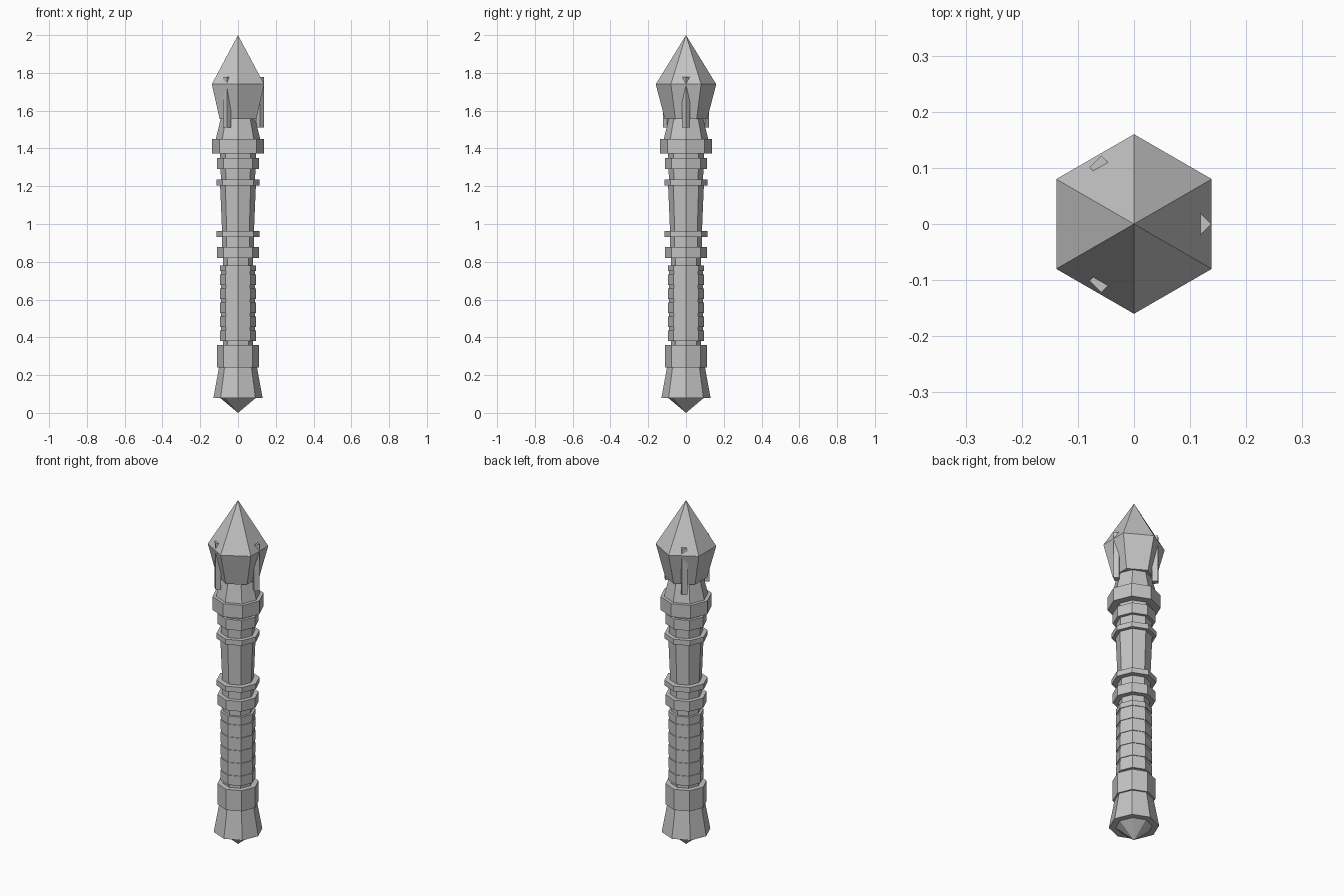
import bpy, math

if "Cube" in bpy.data.objects:
    bpy.data.objects.remove(bpy.data.objects["Cube"])

grey = bpy.data.materials.new("light_grey")
grey.diffuse_color = (0.55, 0.55, 0.55, 1)
grey.use_nodes = True
grey.node_tree.nodes["Principled BSDF"].inputs["Base Color"].default_value = grey.diffuse_color


def lathe(name, profile, sides=8, start=0.0, centre=(0, 0)):
    """Closed faceted solid from (radius, z) points, bottom to top; radius 0 gives a point."""
    verts, faces, rings = [], [], []
    for r, z in profile:
        n = 1 if r == 0 else sides
        rings.append(list(range(len(verts), len(verts) + n)))
        for i in range(n):
            a = start + 2 * math.pi * i / sides
            verts.append((centre[0] + r * math.cos(a), centre[1] + r * math.sin(a), z))
    for lo, hi in zip(rings, rings[1:]):
        for i in range(sides):
            j = (i + 1) % sides
            f = [lo[i % len(lo)], lo[j % len(lo)], hi[j % len(hi)], hi[i % len(hi)]]
            faces.append(list(dict.fromkeys(f)))
    if len(rings[0]) > 1:
        faces.append(rings[0][::-1])
    if len(rings[-1]) > 1:
        faces.append(rings[-1])
    mesh = bpy.data.meshes.new(name)
    mesh.from_pydata(verts, [], faces)
    mesh.materials.append(grey)
    ob = bpy.data.objects.new(name, mesh)
    bpy.context.collection.objects.link(ob)
    return ob


# Pommel with its pointed stud
lathe("pommel_point", [(0, 0), (0.095, 0.08), (0.095, 0.1)])
lathe("pommel", [(0.13, 0.08), (0.1, 0.245)])

# Inner rod showing between the rings
lathe("core_rod", [(0.08, 0.2), (0.08, 1.48)])

# Grip with slightly raised wraps
lathe("grip", [(0.09, 0.38), (0.09, 0.78)])
for i in range(6):
    z = 0.38 + i * 0.074
    lathe(f"grip_wrap_{i + 1}", [(0.094, z), (0.094, z + 0.056 if i < 5 else 0.78)])

# Upper shaft, widening upward
lathe("upper_shaft", [(0.084, 0.95), (0.095, 1.21)])
lathe("neck", [(0.09, 1.22), (0.095, 1.38)])
lathe("middle_neck", [(0.085, 0.86), (0.085, 0.95)])

# Raised collars: radius, bottom, top
collars = [
    (0.11, 0.24, 0.36),
    (0.11, 0.82, 0.878),
    (0.115, 0.932, 0.962),
    (0.115, 1.205, 1.235),
    (0.11, 1.29, 1.35),
    (0.137, 1.373, 1.45),
]
for i, (r, z0, z1) in enumerate(collars):
    lathe(f"collar_{i + 1}", [(r, z0), (r, z1)])

# Crystal socket and six-sided crystal
lathe("crystal_socket", [(0.12, 1.44), (0.092, 1.555)])
lathe("crystal", [(0.112, 1.555), (0.16, 1.74), (0, 2.0)], 6, math.pi / 6)

# Three upright prongs holding the crystal
for i in range(3):
    a = i * 2 * math.pi / 3
    lathe(f"prong_{i + 1}", [(0.021, 1.51), (0.021, 1.778)], 4, 0,
          (0.117 * math.cos(a), 0.117 * math.sin(a)))
